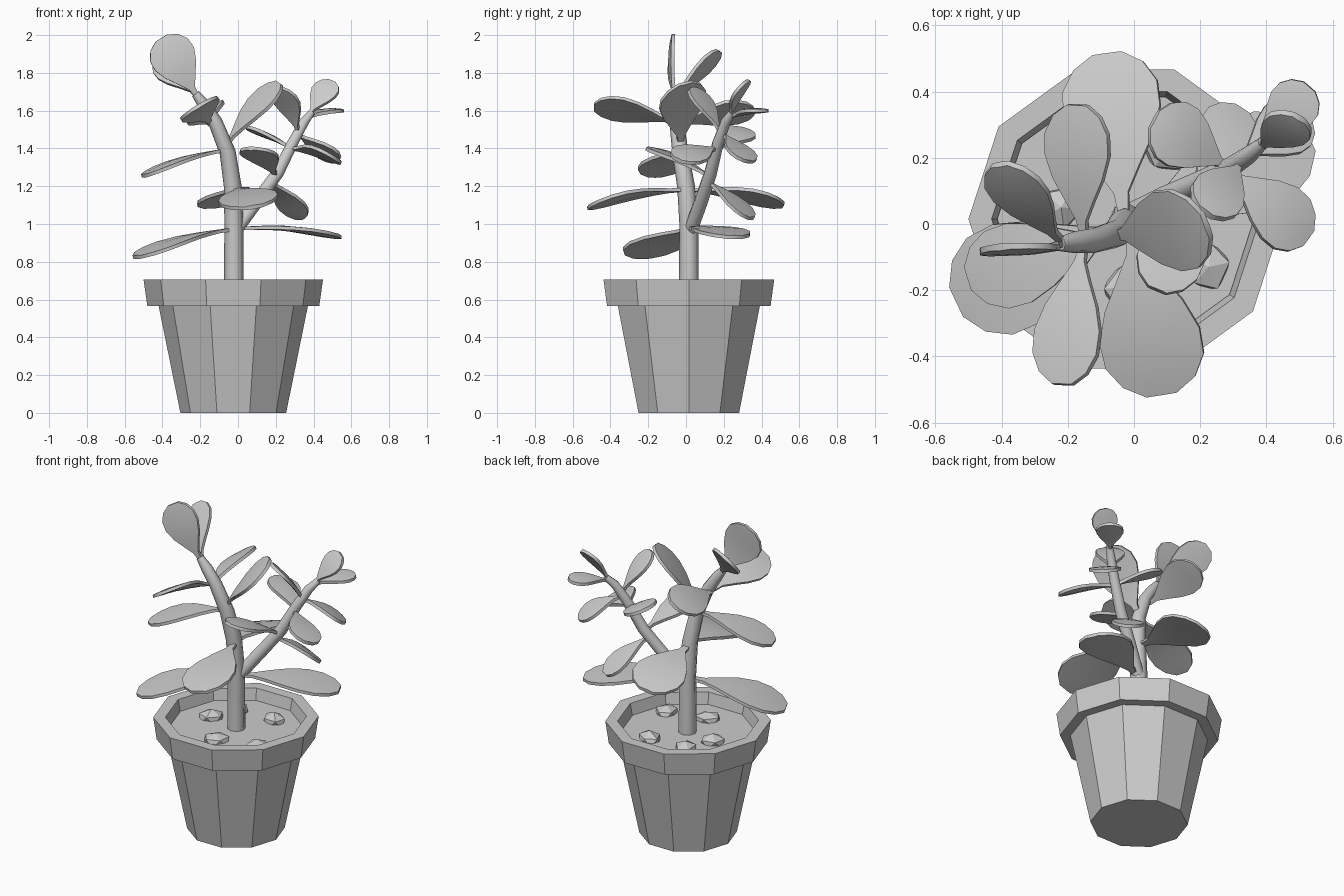
import bpy, bmesh, math, random
from mathutils import Vector

if "Cube" in bpy.data.objects:
    bpy.data.objects.remove(bpy.data.objects["Cube"])

random.seed(4)
CX, CY = -0.025, 0.015   # pot axis


def add_object(name, bm):
    bmesh.ops.recalc_face_normals(bm, faces=bm.faces)
    me = bpy.data.meshes.new(name)
    bm.to_mesh(me)
    bm.free()
    ob = bpy.data.objects.new(name, me)
    bpy.context.collection.objects.link(ob)
    return ob


def smooth(ob, angle=40):
    bpy.ops.object.select_all(action='DESELECT')
    ob.select_set(True)
    bpy.context.view_layer.objects.active = ob
    bpy.ops.object.shade_smooth_by_angle(angle=math.radians(angle))


def lathe(name, profile, sides=10):
    bm = bmesh.new()
    rings = []
    for r, z in profile:
        rings.append([bm.verts.new((CX + r * math.cos(2 * math.pi * k / sides),
                                    CY + r * math.sin(2 * math.pi * k / sides), z))
                      for k in range(sides)])
    for a, b in zip(rings, rings[1:]):
        for k in range(sides):
            j = (k + 1) % sides
            bm.faces.new((a[k], a[j], b[j], b[k]))
    bm.faces.new(rings[0])
    bm.faces.new(rings[-1])
    return add_object(name, bm)


def tube(name, points):
    """Tapered stem through (x, y, z, radius) points."""
    cu = bpy.data.curves.new(name, 'CURVE')
    cu.dimensions = '3D'
    cu.bevel_depth = 1.0
    cu.bevel_resolution = 2
    cu.use_fill_caps = True
    sp = cu.splines.new('POLY')
    sp.points.add(len(points) - 1)
    for p, (x, y, z, r) in zip(sp.points, points):
        p.co = (x, y, z, 1)
        p.radius = r
    ob = bpy.data.objects.new(name, cu)
    bpy.context.collection.objects.link(ob)
    bpy.ops.object.select_all(action='DESELECT')
    ob.select_set(True)
    bpy.context.view_layer.objects.active = ob
    bpy.ops.object.convert(target='MESH')
    smooth(bpy.context.object, 50)


# leaf outline: (position along the length, half width fraction)
OUTLINE = [(0, .10), (.13, .15), (.28, .44), (.45, .78), (.63, 1.0),
           (.79, .98), (.92, .72), (1.0, .30)]


def leaf(name, base, tip, width, roll):
    base, tip = Vector(base), Vector(tip)
    axis = tip - base
    length = axis.length
    side = axis.cross(Vector((0, 0, 1))).normalized()
    up = side.cross(axis).normalized()
    c, s = math.cos(math.radians(roll)), math.sin(math.radians(roll))
    side, up = side * c + up * s, up * c - side * s
    bm = bmesh.new()
    loops = []
    for t, w in OUTLINE:
        mid = base + axis * t + up * (0.04 * length * math.sin(math.pi * t))
        half = side * (w * width / 2)
        edge = up * .009
        crown = up * (.009 + .006 * w)
        loops.append([bm.verts.new(p) for p in (
            mid - half - edge, mid - crown, mid + half - edge,
            mid + half + edge, mid + crown, mid - half + edge)])
    for a, b in zip(loops, loops[1:]):
        for k in range(6):
            j = (k + 1) % 6
            bm.faces.new((a[k], a[j], b[j], b[k]))
    bm.faces.new(loops[0])
    bm.faces.new(loops[-1])
    smooth(add_object(name, bm), 40)


# pot with rim, and soil
lathe("pot", [(.28, 0), (.395, .565), (.455, .565), (.475, .705),
              (.405, .705), (.385, .61)])
lathe("soil", [(.385, .605), (.388, .635)])

# pebbles on the soil
for i, (x, y) in enumerate([(.225, -.13), (-.02, -.19), (-.22, .05), (-.145, .215), (.10, .22)]):
    bm = bmesh.new()
    bmesh.ops.create_icosphere(bm, subdivisions=1, radius=1)
    turn = random.uniform(0, 6)
    for v in bm.verts:
        v.co *= random.uniform(.9, 1.08)
        px, py = v.co.x * .08, v.co.y * .068
        v.co = (x + px * math.cos(turn) - py * math.sin(turn),
                y + px * math.sin(turn) + py * math.cos(turn), .635 + v.co.z * .05)
    add_object(f"pebble_{i + 1}", bm)

# trunk and side branch
tube("trunk", [(-.022, .015, .62, .053), (-.022, .015, 1.0, .050), (-.028, .0, 1.2, .047),
               (-.055, -.03, 1.38, .043), (-.12, -.05, 1.54, .038), (-.18, -.055, 1.63, .033),
               (-.225, -.06, 1.69, .022)])
tube("side_branch", [(-.01, .025, .97, .038), (.10, .08, 1.12, .037), (.21, .13, 1.27, .035),
                     (.29, .17, 1.43, .031), (.35, .21, 1.54, .027), (.39, .245, 1.59, .019)])

# leaves: base, tip, width, roll in degrees
trunk_leaves = [
    ((-.04, .0, .97), (-.535, -.235, .825), .33, 0),
    ((.0, .02, .975), (.53, .26, .93), .29, 0),
    ((-.01, -.02, 1.18), (.085, -.515, 1.09), .31, -10),
    ((-.03, .03, 1.18), (-.08, .515, 1.10), .30, 12),
    ((-.07, -.03, 1.39), (-.50, -.165, 1.255), .25, 0),
    ((-.06, -.03, 1.42), (.22, -.005, 1.745), .26, -20),
    ((-.15, -.04, 1.53), (-.17, .36, 1.60), .225, 32),
    ((-.15, -.06, 1.54), (-.215, -.485, 1.62), .23, -32),
    ((-.22, -.06, 1.68), (-.405, -.07, 1.985), .24, 88),
    ((-.22, -.05, 1.68), (-.405, .18, 1.895), .20, 45),
]
branch_leaves = [
    ((.18, .12, 1.22), (.325, .345, 1.03), .18, 0),
    ((.20, .11, 1.26), (.07, -.20, 1.40), .20, 0),
    ((.28, .16, 1.40), (.525, -.045, 1.34), .20, 22),
    ((.28, .17, 1.40), (.06, .315, 1.50), .20, -16),
    ((.32, .20, 1.47), (.52, .33, 1.33), .18, 8),
    ((.32, .18, 1.49), (.215, .035, 1.72), .165, 0),
    ((.38, .24, 1.57), (.53, .415, 1.60), .155, 0),
    ((.38, .235, 1.58), (.50, .32, 1.755), .15, -30),
]
for group, rows in (("trunk_leaf", trunk_leaves), ("branch_leaf", branch_leaves)):
    for i, row in enumerate(rows):
        leaf(f"{group}_{i + 1}", *row)
